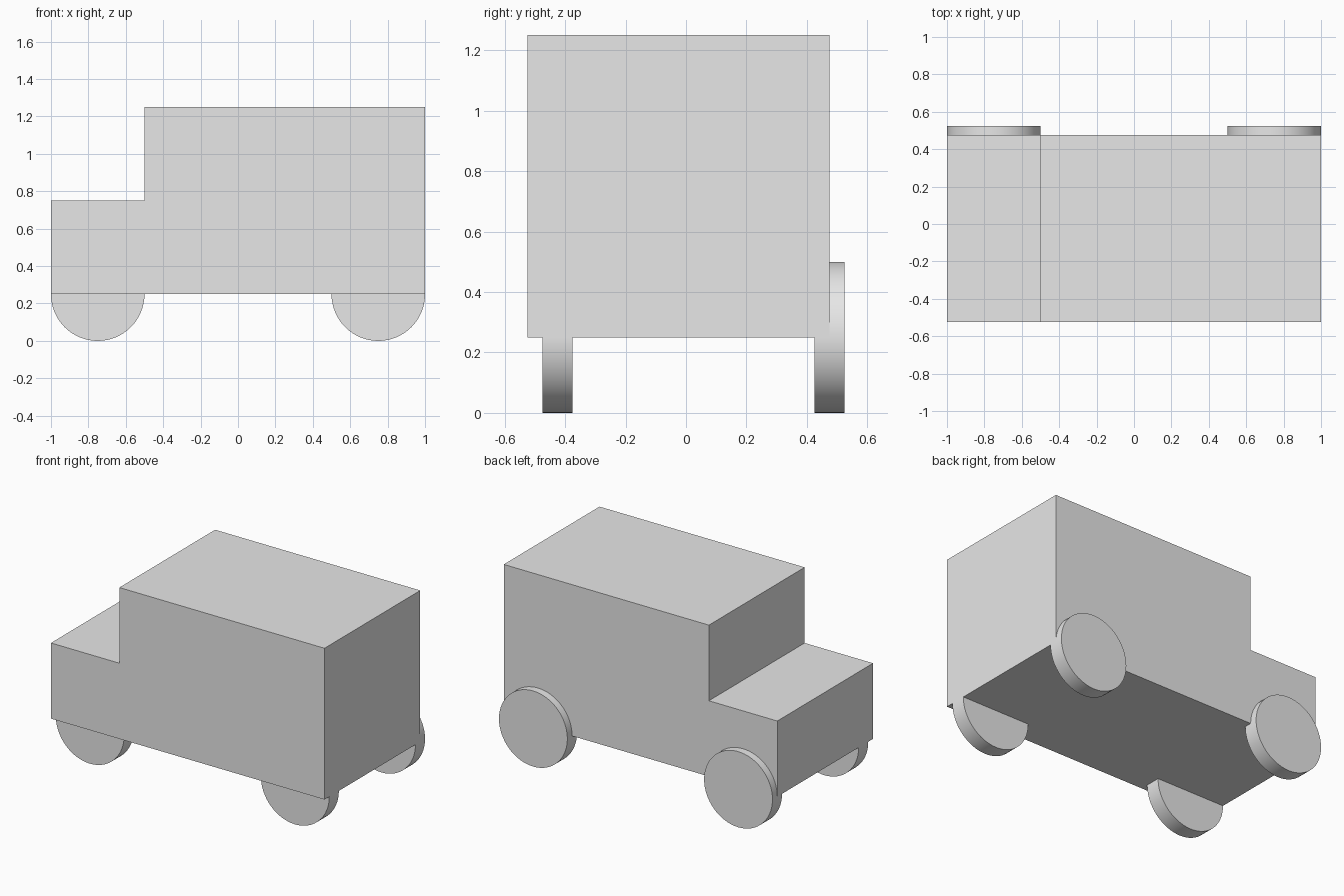
import bpy
import bmesh
import math

if "Cube" in bpy.data.objects:
    bpy.data.objects.remove(bpy.data.objects["Cube"], do_unlink=True)

# Single flat grey
grey = bpy.data.materials.new("plain_grey")
grey.use_nodes = True
grey.diffuse_color = (0.8, 0.8, 0.8, 1)
grey.node_tree.nodes["Principled BSDF"].inputs["Base Color"].default_value = (0.8, 0.8, 0.8, 1)

# Car body: stepped side profile extruded across the width
profile = [(-1, 0.25), (1, 0.25), (1, 1.25), (-0.5, 1.25), (-0.5, 0.75), (-1, 0.75)]
bm = bmesh.new()
side = bm.faces.new([bm.verts.new((x, -0.525, z)) for x, z in profile])
extruded = bmesh.ops.extrude_face_region(bm, geom=[side])["geom"]
verts = [v for v in extruded if isinstance(v, bmesh.types.BMVert)]
bmesh.ops.translate(bm, verts=verts, vec=(0, 1, 0))
bmesh.ops.recalc_face_normals(bm, faces=bm.faces[:])
mesh = bpy.data.meshes.new("body")
bm.to_mesh(mesh)
bm.free()
mesh.materials.append(grey)
body = bpy.data.objects.new("body", mesh)
bpy.context.collection.objects.link(body)


def add_wheel(name, x, y):
    bpy.ops.mesh.primitive_cylinder_add(vertices=64, radius=0.25, depth=0.1,
                                        location=(x, y, 0.25),
                                        rotation=(math.pi / 2, 0, 0))
    wheel = bpy.context.object
    wheel.name = name
    wheel.data.materials.append(grey)
    bpy.ops.object.shade_smooth_by_angle(angle=math.radians(30))


# Wheels: one pair tucked under the body, the other protruding from it
for end, x in (("hood", -0.75), ("rear", 0.75)):
    add_wheel(end + "_inner_wheel", x, -0.425)
    add_wheel(end + "_outer_wheel", x, 0.475)
